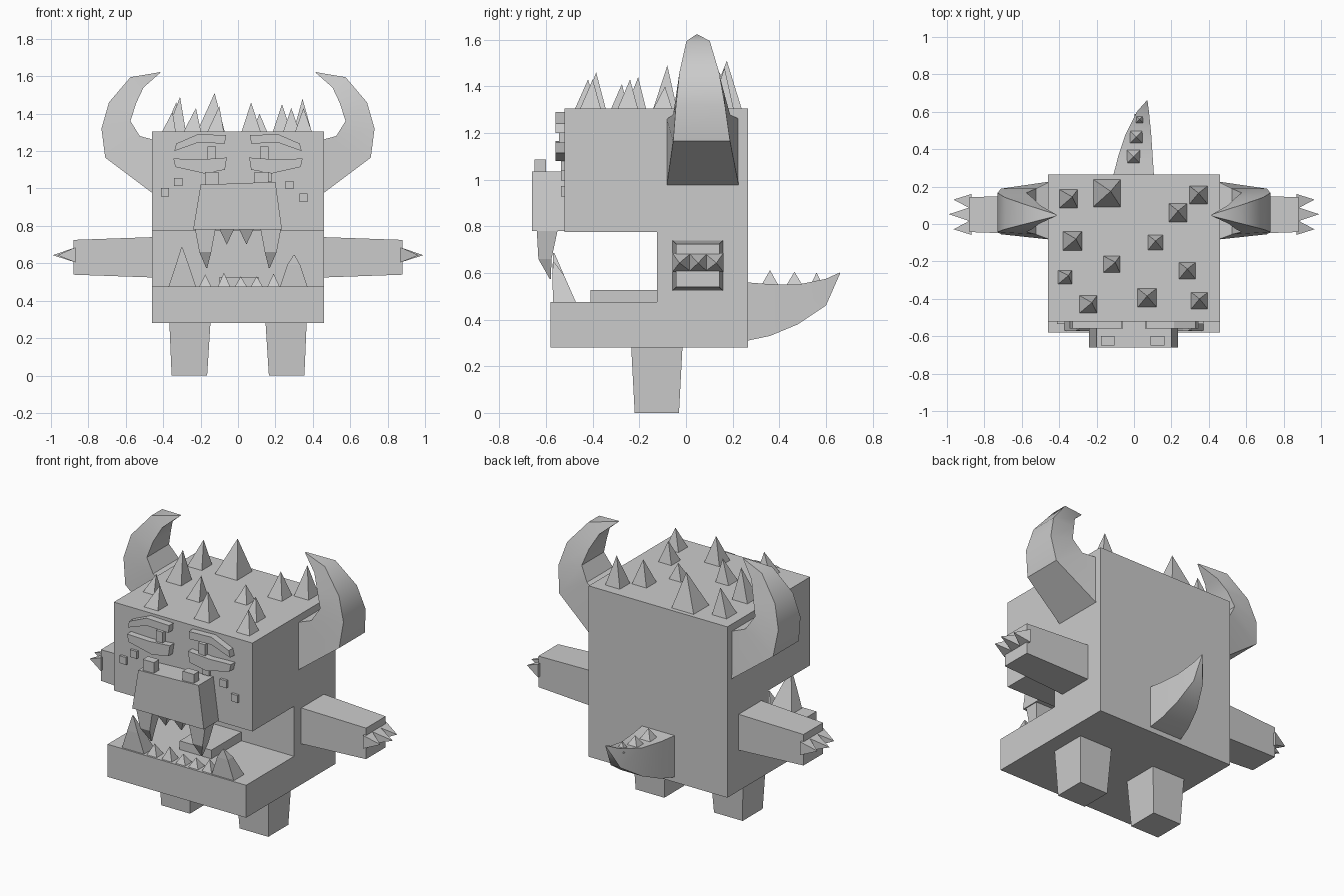
import bpy, bmesh, math
from mathutils import Vector

if "Cube" in bpy.data.objects:
    bpy.data.objects.remove(bpy.data.objects["Cube"])

grey = bpy.data.materials.new("plain grey")
grey.diffuse_color = (0.6, 0.6, 0.6, 1)
grey.use_nodes = True
grey.node_tree.nodes["Principled BSDF"].inputs["Base Color"].default_value = grey.diffuse_color


def make(name, verts, faces):
    me = bpy.data.meshes.new(name)
    me.from_pydata([tuple(v) for v in verts], [], faces)
    bm = bmesh.new()
    bm.from_mesh(me)
    bmesh.ops.recalc_face_normals(bm, faces=bm.faces)
    bm.to_mesh(me)
    bm.free()
    me.materials.append(grey)
    ob = bpy.data.objects.new(name, me)
    bpy.context.collection.objects.link(ob)
    return ob


def loft(name, rings):
    """Skin a list of equal-sized rings and cap both ends."""
    n = len(rings[0])
    verts = [v for r in rings for v in r]
    faces = [list(range(n)), list(range(len(verts) - n, len(verts)))]
    for k in range(len(rings) - 1):
        for i in range(n):
            j = (i + 1) % n
            faces.append([k*n + i, k*n + j, k*n + n + j, k*n + n + i])
    return make(name, verts, faces)


def plate(name, outline, y0, y1):
    """Extrude an x-z outline along y."""
    return loft(name, [[(x, y, z) for x, z in outline] for y in (y0, y1)])


def box(name, x0, x1, y0, y1, z0, z1):
    return plate(name, [(x0, z0), (x1, z0), (x1, z1), (x0, z1)], y0, y1)


def spike(name, base, tip, h, axis=2):
    """Four-sided spike with its square base across the given axis."""
    a, b = [i for i in range(3) if i != axis]
    verts = []
    for s, t in ((-h, -h), (h, -h), (h, h), (-h, h)):
        v = Vector(base)
        v[a] += s
        v[b] += t
        verts.append(v)
    verts.append(Vector(tip))
    return make(name, verts, [(0, 1, 2, 3)] + [(i, (i + 1) % 4, 4) for i in range(4)])


def rect(cx, cy, hx, hy, z):
    return [(cx - hx, cy - hy, z), (cx + hx, cy - hy, z), (cx + hx, cy + hy, z), (cx - hx, cy + hy, z)]


# Body with open mouth, cut as a side profile
side = [(-.58, .28), (.265, .28), (.265, 1.305), (-.52, 1.305),
        (-.52, .775), (-.125, .775), (-.125, .475), (-.58, .475)]
loft("body", [[(x, y, z) for y, z in side] for x in (-.46, .46)])

# Snout, nostrils and tongue
plate("snout", [(-.24, .78), (.235, .78), (.2, 1.035), (-.2, 1.02)], -.66, -.515)
for x in (-.14, .125):
    box("nostril", x - .037, x + .037, -.65, -.60, 1.01, 1.087)
box("tongue", -.10, .11, -.41, -.12, .47, .527)

# Horns, spikes, limbs and face on both sides
horn = [((.45, .97), (.45, 1.26), .155), ((.71, 1.165), (.525, 1.28), .122),
        ((.73, 1.32), (.575, 1.36), .105), ((.69, 1.46), (.545, 1.455), .085),
        ((.575, 1.595), (.505, 1.54), .05), ((.415, 1.622), (.416, 1.618), .004)]
lid = [(.34, 1.20), (.33, 1.24), (.215, 1.29), (.065, 1.285), (.07, 1.24), (.215, 1.245)]
bag = [(.345, 1.16), (.2, 1.155), (.06, 1.165), (.07, 1.10), (.18, 1.08), (.335, 1.115)]
for s in (-1, 1):
    rings = []
    for i, ((ox, oz), (ix, iz), w) in enumerate(horn):
        c = .072 - .005 * i
        rings.append([(s*ox, c - w, oz), (s*ox, c + w, oz), (s*ix, c + w, iz), (s*ix, c - w, iz)])
    loft("horn", rings)
    loft("leg", [rect(s*.26, -.125, .095, .095, 0), rect(s*.257, -.125, .11, .11, .285)])
    loft("arm", [[(s*x, .05 + y*h, .632 + z*h) for y, z in ((-1, -1), (1, -1), (1, 1), (-1, 1))]
                 for x, h in ((.45, .108), (.88, .093))])
    for y in (-.018, .052, .12):
        spike("claw", (s*.87, y, .645), (s*(.99 if y == .052 else .965), y + (y - .05)*.15, .643), .04, 0)
    plate("upper_eyelid", [(s*x, z) for x, z in lid], -.56, -.515)
    plate("lower_eyelid", [(s*x, z) for x, z in bag], -.56, -.515)
    box("pupil", s*.14 - .022, s*.14 + .022, -.545, -.515, 1.15, 1.225)
    # Upper fangs curve forward then back
    loft("upper_fang", [rect(s*.175, -.595, .055, .045, .785), rect(s*.175, -.605, .032, .028, .66),
                        rect(s*.167, -.582, .003, .003, .575)])
    loft("lower_fang", [rect(s*.298, -.52, .075, .05, .47), rect(s*.298, -.548, .035, .025, .59),
                        rect(s*.30, -.567, .003, .003, .685 if s < 0 else .645)])

# Small teeth
for x in (-.06, .045):
    spike("upper_tooth", (x, -.6, .785), (x, -.6, .70), .04)
for x, z in ((-.175, .54), (-.075, .55), (.015, .53), (.1, .53), (.19, .545)):
    spike("lower_tooth", (x, -.535, .47), (x, -.54, z), .035)

# Warts on the cheeks
for x, z in ((-.39, .98), (-.32, 1.035), (.275, 1.018), (.35, .95), (.16, 1.06)):
    box("wart", x - .022, x + .022, -.535, -.515, z - .022, z + .022)

# Spikes on the head: x, y, half width, tip height
for x, y, h, z in ((-.35, .135, .05, 1.46), (-.145, .165, .075, 1.51), (.345, .155, .05, 1.48),
                   (.235, .06, .05, 1.45), (-.33, -.09, .052, 1.49), (.115, -.10, .042, 1.40),
                   (-.12, -.215, .045, 1.44), (-.37, -.285, .038, 1.41), (.285, -.25, .045, 1.43),
                   (-.245, -.43, .048, 1.43), (.07, -.395, .052, 1.46), (.35, -.41, .046, 1.43)):
    spike("head_spike", (x, y, 1.30), (x + (.02 if x < 0 else 0), y + .01, z), h)

# Curved tail: y, left x, right x, bottom z, top z
tail = [(.255, -.112, .107, .308, .56), (.36, -.085, .10, .33, .552), (.48, -.045, .092, .38, .55),
        (.60, .015, .08, .46, .575), (.66, .068, .072, .596, .602)]
loft("tail", [[(a, y, b), (c, y, b), (c, y, t), (a, y, t)] for y, a, c, b, t in tail])
for x, y, h, z in ((-.003, .36, .038, .612), (.012, .465, .036, .605), (.03, .56, .028, .602)):
    spike("tail_spike", (x, y, .545), (x, y, z), h)

# Soft shading on the curved parts only
for ob in bpy.data.objects:
    if ob.name.split(".")[0] in ("horn", "tail"):
        bpy.ops.object.select_all(action='DESELECT')
        ob.select_set(True)
        bpy.context.view_layer.objects.active = ob
        bpy.ops.object.shade_smooth_by_angle(angle=math.radians(40))
